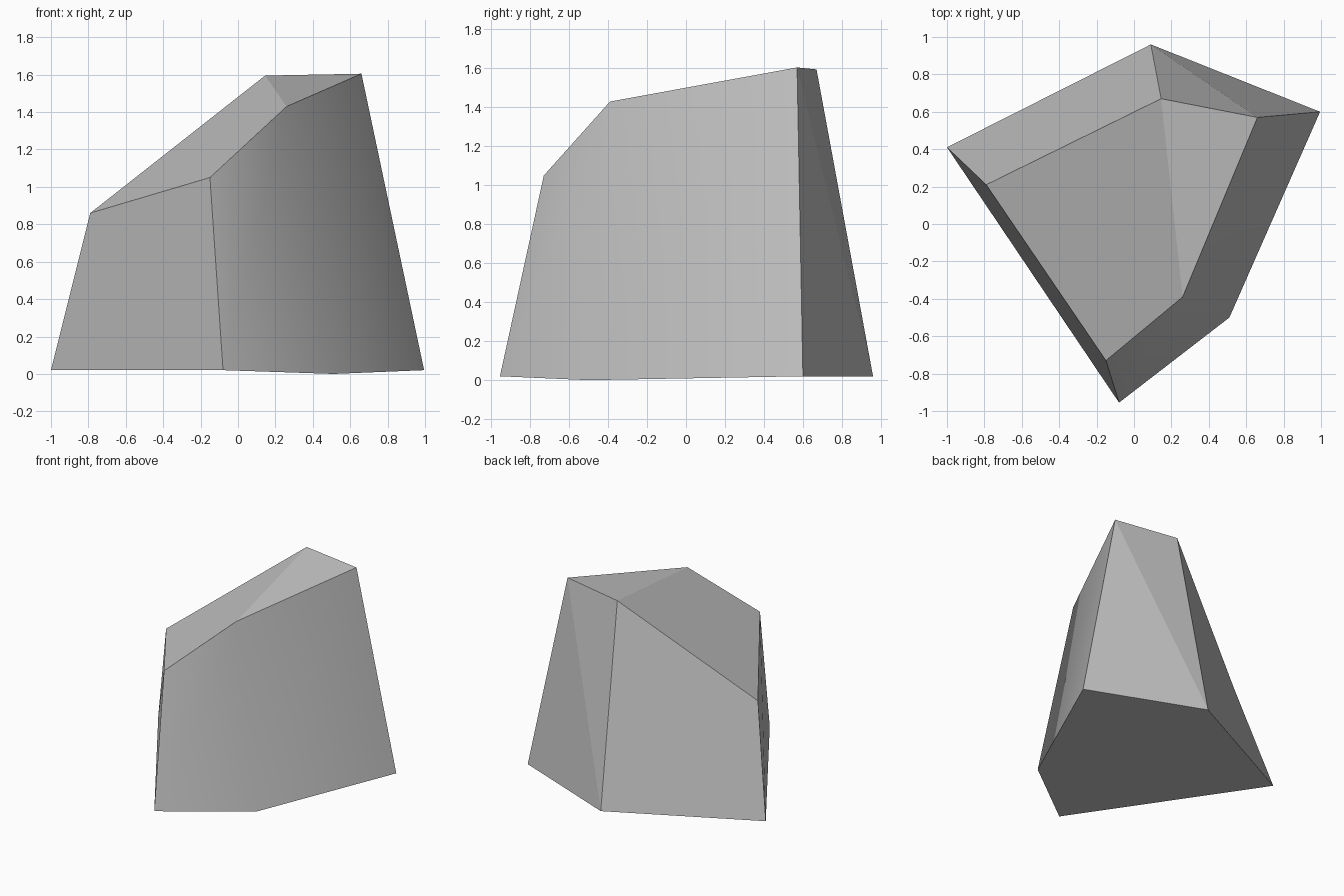
import bpy
import bmesh

cube = bpy.data.objects.get("Cube")
if cube:
    bpy.data.objects.remove(cube, do_unlink=True)

# Stone colour
stone = bpy.data.materials.new("stone_grey")
stone.use_nodes = True
colour = (0.55, 0.55, 0.55, 1)
stone.diffuse_color = colour
stone.node_tree.nodes["Principled BSDF"].inputs["Base Color"].default_value = colour

# Matching rings: left, front, front-left, back-left and back corners
base = [(-1, 0.41, 0.02), (-0.08, -0.955, 0.02), (0.51, -0.5, 0),
        (0.995, 0.6, 0.02), (0.09, 0.96, 0.02)]
crown = [(-0.79, 0.21, 0.86), (-0.15, -0.73, 1.05), (0.26, -0.39, 1.43),
         (0.66, 0.57, 1.605), (0.145, 0.67, 1.595)]

bm = bmesh.new()
low = [bm.verts.new(p) for p in base]
high = [bm.verts.new(p) for p in crown]
count = len(low)

# Tapering sides; the two front-left sides blend smoothly together
for i in range(count):
    j = (i + 1) % count
    if i == 3:
        # The back side is folded along its diagonal
        bm.faces.new((low[i], low[j], high[i]))
        bm.faces.new((low[j], high[j], high[i]))
    else:
        side = bm.faces.new((low[i], low[j], high[j], high[i]))
        side.smooth = i in (1, 2)

# Sloping top in two facets, and a closed underside
bm.faces.new((high[0], high[1], high[2], high[4]))
bm.faces.new((high[2], high[3], high[4]))
bm.faces.new(list(reversed(low)))

# Only the upright between the blended sides stays soft
for edge in bm.edges:
    edge.smooth = all(f.smooth for f in edge.link_faces)
bmesh.ops.recalc_face_normals(bm, faces=bm.faces[:])

mesh = bpy.data.meshes.new("rock")
bm.to_mesh(mesh)
bm.free()
mesh.materials.append(stone)
rock = bpy.data.objects.new("rock", mesh)
bpy.context.collection.objects.link(rock)
